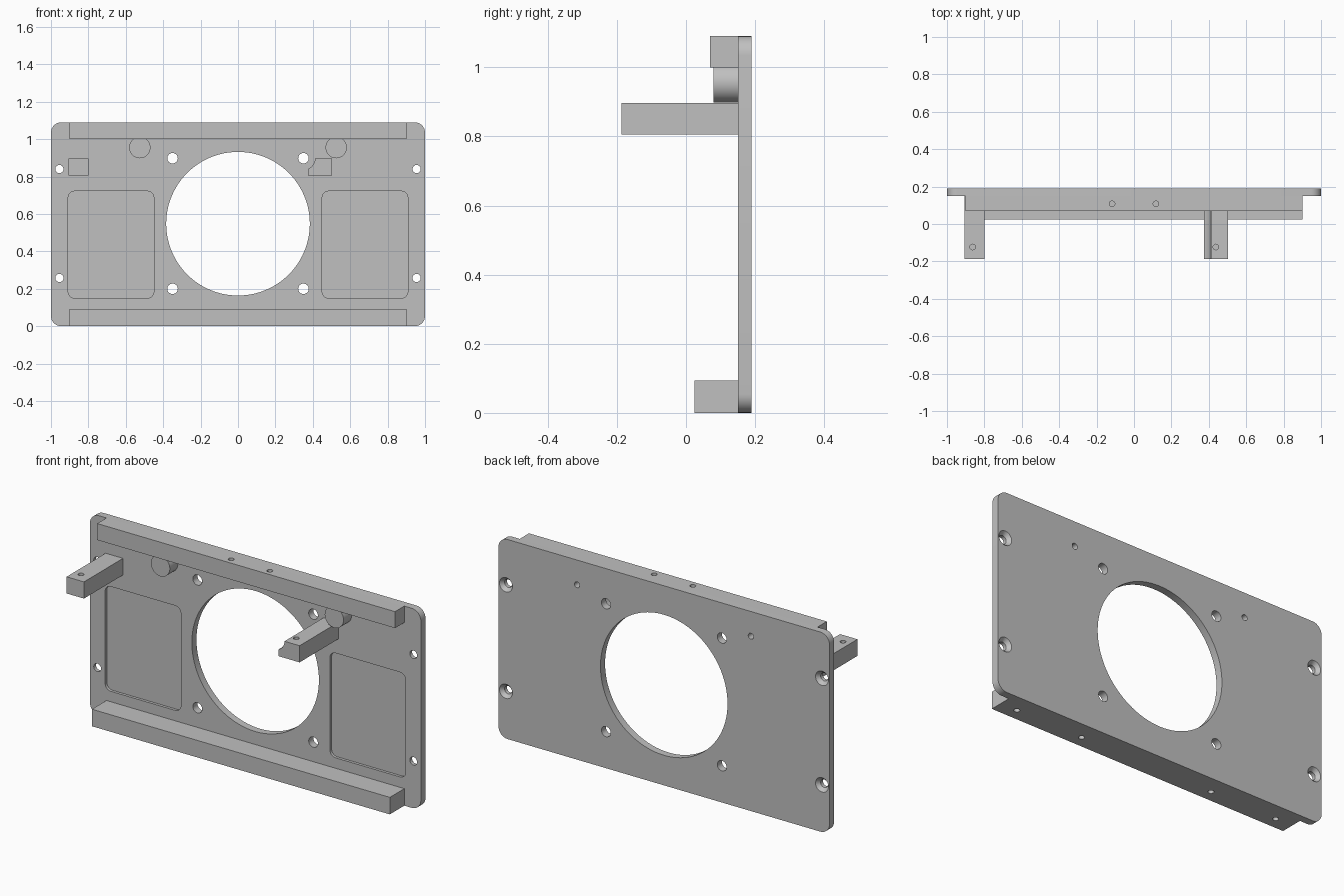
import bpy, bmesh
from math import sin, cos, pi, radians

if "Cube" in bpy.data.objects:
    bpy.data.objects.remove(bpy.data.objects["Cube"], do_unlink=True)

gray = bpy.data.materials.new("plain gray")
gray.use_nodes = True
gray.diffuse_color = (0.53, 0.53, 0.53, 1)
gray.node_tree.nodes["Principled BSDF"].inputs["Base Color"].default_value = gray.diffuse_color

BACK, FACE = 0.19, 0.15      # rear and front planes of the plate
HEIGHT = 1.09


def arc(cx, cz, r, start, end, n):
    step = radians(end - start) / n
    return [(cx + r * cos(radians(start) + i * step),
             cz + r * sin(radians(start) + i * step)) for i in range(n + 1)]


def circle(cx, cz, r, n=32):
    return arc(cx, cz, r, 0, 360, n)[:-1]


def box(x0, x1, z0, z1):
    return [(x0, z0), (x1, z0), (x1, z1), (x0, z1)]


def rounded(x0, x1, z0, z1, r):
    corners = [(x1 - r, z1 - r), (x0 + r, z1 - r), (x0 + r, z0 + r), (x1 - r, z0 + r)]
    return [p for i, (cx, cz) in enumerate(corners)
            for p in arc(cx, cz, r, 90 * i, 90 * i + 90, 8)]


def prism(name, start, a, b, axis="y", end=None):
    """Solid between an outline at a and an outline at b along the axis."""
    place = (lambda p, t: (p[0], t, p[1])) if axis == "y" else (lambda p, t: (p[0], p[1], t))
    bm = bmesh.new()
    lower = [bm.verts.new(place(p, a)) for p in start]
    upper = [bm.verts.new(place(p, b)) for p in end or start]
    bm.faces.new(lower)
    bm.faces.new(upper)
    n = len(lower)
    for i in range(n):
        j = (i + 1) % n
        bm.faces.new((lower[i], lower[j], upper[j], upper[i]))
    bmesh.ops.recalc_face_normals(bm, faces=bm.faces)
    mesh = bpy.data.meshes.new(name)
    bm.to_mesh(mesh)
    bm.free()
    mesh.materials.append(gray)
    obj = bpy.data.objects.new(name, mesh)
    bpy.context.collection.objects.link(obj)
    return obj


def cut(obj, cutters):
    """Subtract the cutters from the part, then discard them."""
    for c in cutters:
        c.hide_render = True
        mod = obj.modifiers.new("cut", "BOOLEAN")
        mod.operation, mod.solver, mod.object = "DIFFERENCE", "EXACT", c
    bpy.context.view_layer.update()
    result = bpy.data.meshes.new_from_object(
        obj.evaluated_get(bpy.context.evaluated_depsgraph_get()))
    obj.modifiers.clear()
    obj.data = result
    for c in cutters:
        bpy.data.objects.remove(c, do_unlink=True)


def drill(x, z, r, a=FACE - 0.02, b=BACK + 0.02):
    return prism("drill", circle(x, z, r), a, b)


def drill_down(x, y, a, b):
    return prism("drill", circle(x, y, 0.015, 20), a, b, "z")


# Plate with fan opening, screw holes, countersinks and shallow pockets
plate = prism("plate", rounded(-1, 1, 0, HEIGHT, 0.055), FACE, BACK)
cutters = [prism("opening", circle(0, 0.548, 0.384, 96), FACE - 0.1, BACK + 0.1)]
for side in (-1, 1):
    for z in (0.2, 0.898):
        cutters.append(drill(side * 0.35, z, 0.028))
    for z in (0.258, 0.84):
        x = side * 0.955
        cutters.append(drill(x, z, 0.022))
        cutters.append(prism("countersink", circle(x, z, 0.018), BACK - 0.024, BACK + 0.002,
                             end=circle(x, z, 0.041)))
    cutters.append(drill(side * 0.525, 0.955, 0.016))
    x0, x1 = sorted((side * 0.45, side * 0.908))
    cutters.append(prism("pocket", rounded(x0, x1, 0.15, 0.722, 0.035), FACE - 0.05, FACE + 0.015))
cut(plate, cutters)

# Rails along the top and bottom edges
top_rail = prism("top_rail", box(-0.9, 0.9, 1.0, HEIGHT), 0.07, FACE)
cut(top_rail, [drill_down(x, 0.108, HEIGHT - 0.06, HEIGHT + 0.02) for x in (-0.117, 0.117)])
bottom_rail = prism("bottom_rail", box(-0.9, 0.9, 0, 0.093), 0.025, FACE)
cut(bottom_rail, [drill_down(x, 0.09, -0.02, 0.06) for x in (-0.8, -0.4, 0.4, 0.8)])

# Round bosses with blind holes from the rear
bosses = []
for name, x in (("right_boss", -0.525), ("left_boss", 0.525)):
    boss = prism(name, circle(x, 0.955, 0.057, 48), 0.08, FACE)
    cut(boss, [drill(x, 0.955, 0.016, 0.1, FACE + 0.02)])
    bosses.append(boss)

# Projecting arms; the left one is scooped out around a screw hole
right_arm = prism("right_arm", box(-0.905, -0.8, 0.805, 0.896), -0.187, FACE)
scoop = arc(0.35, 0.898, 0.062, -2, -66, 10)
left_arm = prism("left_arm", [(0.375, 0.805), (0.503, 0.805), (0.503, 0.896)] + scoop, -0.187, FACE)
for arm, x in ((right_arm, -0.863), (left_arm, 0.438)):
    cut(arm, [drill_down(x, -0.123, 0.84, 0.92)])

# Smooth the round walls, keep the machined edges crisp
for obj in [plate, top_rail, bottom_rail, right_arm, left_arm] + bosses:
    bpy.ops.object.select_all(action="DESELECT")
    obj.select_set(True)
    bpy.context.view_layer.objects.active = obj
    bpy.ops.object.shade_smooth_by_angle(angle=radians(30))
